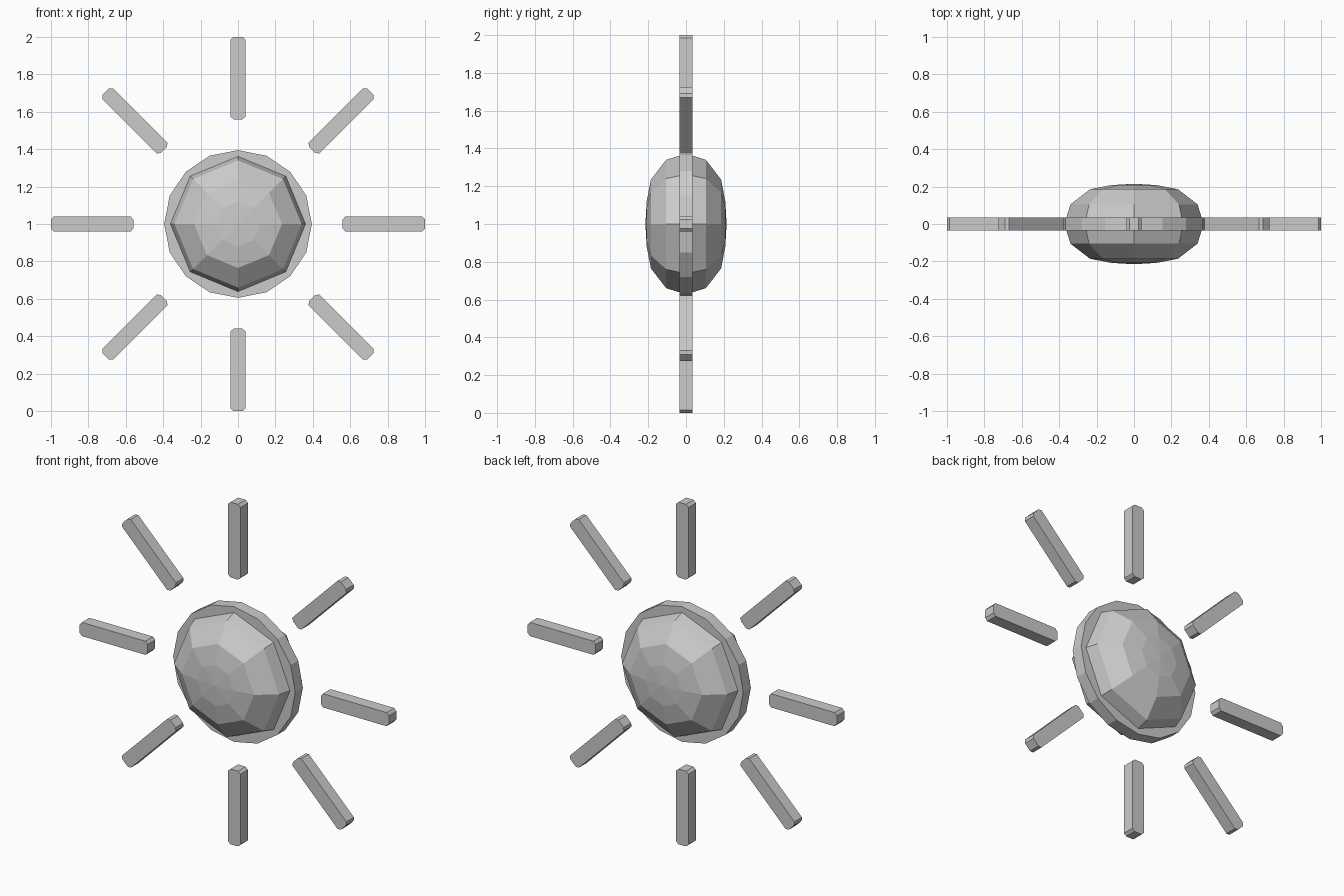
import bpy, bmesh, math

if "Cube" in bpy.data.objects:
    bpy.data.objects.remove(bpy.data.objects["Cube"])

CZ = 1.0  # height of the centre


def make_object(name, bm):
    bmesh.ops.recalc_face_normals(bm, faces=bm.faces)
    mesh = bpy.data.meshes.new(name)
    bm.to_mesh(mesh)
    bm.free()
    obj = bpy.data.objects.new(name, mesh)
    bpy.context.collection.objects.link(obj)
    obj.location.z = CZ
    return obj


def prism(name, outline, half_depth):
    """Extrude a flat x-z outline along y."""
    bm = bmesh.new()
    front = [bm.verts.new((x, -half_depth, z)) for x, z in outline]
    back = [bm.verts.new((x, half_depth, z)) for x, z in outline]
    bm.faces.new(front)
    bm.faces.new(back[::-1])
    n = len(outline)
    for i in range(n):
        j = (i + 1) % n
        bm.faces.new((front[i], front[j], back[j], back[i]))
    return make_object(name, bm)


def circle(n, r):
    return [(r * math.cos(2 * math.pi * i / n), r * math.sin(2 * math.pi * i / n))
            for i in range(n)]


# Thin sixteen-sided rim
prism("rim_disc", circle(16, 0.395), 0.035)

# Eight-sided flattened core, poles along y: (radius, y)
half = [(0.12, 0.208), (0.235, 0.186), (0.34, 0.105)]
profile = [(r, -y) for r, y in half] + [(0.372, 0)] + [(r, y) for r, y in half[::-1]]
bm = bmesh.new()
rings = [[bm.verts.new((x, y, z)) for x, z in circle(8, r)] for r, y in profile]
for a, b in zip(rings, rings[1:]):
    for i in range(8):
        j = (i + 1) % 8
        bm.faces.new((a[i], a[j], b[j], b[i]))
for ring, y in ((rings[0], -0.215), (rings[-1], 0.215)):
    pole = bm.verts.new((0, y, 0))
    for i in range(8):
        bm.faces.new((ring[i], ring[(i + 1) % 8], pole))
make_object("core", bm)

# Eight chamfered rays around the core
ray = [(0.574, -0.04), (0.986, -0.04), (1.0, -0.024), (1.0, 0.024),
       (0.986, 0.04), (0.574, 0.04), (0.56, 0.024), (0.56, -0.024)]
for k in range(8):
    c, s = math.cos(k * math.pi / 4), math.sin(k * math.pi / 4)
    prism(f"ray_{k + 1}", [(x * c - z * s, x * s + z * c) for x, z in ray], 0.035)
